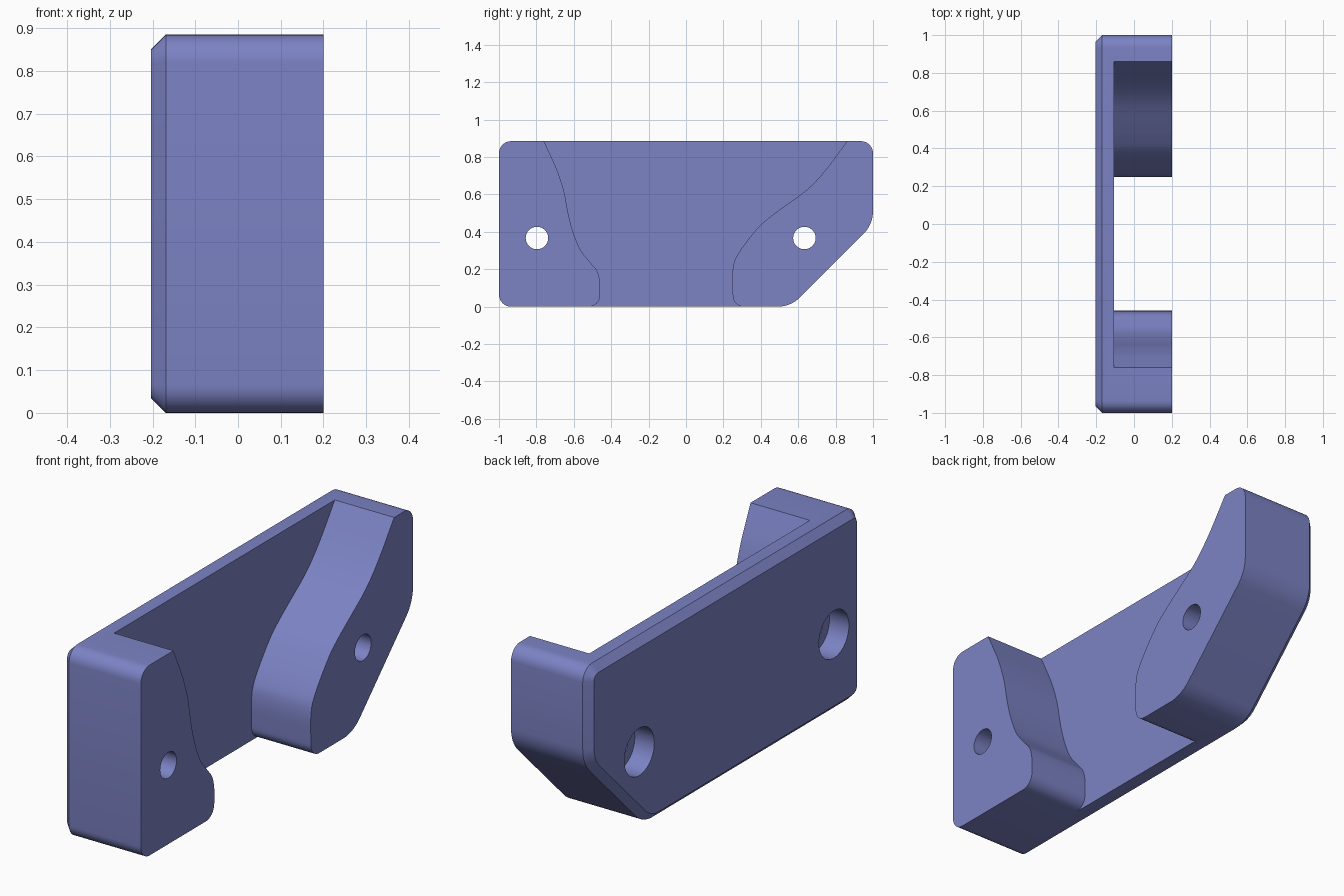
import bpy, bmesh, math
from mathutils import Vector

if "Cube" in bpy.data.objects:
    bpy.data.objects.remove(bpy.data.objects["Cube"])

blue = bpy.data.materials.new("slate blue")
blue.diffuse_color = (0.20, 0.225, 0.55, 1)
blue.use_nodes = True
blue.node_tree.nodes["Principled BSDF"].inputs["Base Color"].default_value = blue.diffuse_color


def rounded(corners, steps=8):
    """Outline from (y, z, radius) corners, each replaced by an arc."""
    out = []
    n = len(corners)
    for i, (y, z, r) in enumerate(corners):
        p = Vector((y, z))
        if r == 0:
            out.append(p)
            continue
        a = (Vector(corners[i - 1][:2]) - p).normalized()
        b = (Vector(corners[(i + 1) % n][:2]) - p).normalized()
        half = a.angle(b) / 2
        centre = p + (a + b).normalized() * r / math.sin(half)
        t = r / math.tan(half)
        va, vb = p + a * t - centre, p + b * t - centre
        sweep = va.angle(vb)
        for k in range(steps + 1):
            f = k / steps
            out.append(centre + (va * math.sin((1 - f) * sweep)
                                 + vb * math.sin(f * sweep)) / math.sin(sweep))
    return out


def smooth_path(pts, steps=5):
    """Catmull-Rom curve through the points."""
    p = [Vector(q) for q in pts]
    p = [2 * p[0] - p[1]] + p + [2 * p[-1] - p[-2]]
    out = []
    for i in range(1, len(p) - 2):
        a, b, c, d = p[i - 1:i + 3]
        for k in range(steps):
            t = k / steps
            out.append(0.5 * (2 * b + (c - a) * t + (2 * a - 5 * b + 4 * c - d) * t * t
                              + (3 * b - a - 3 * c + d) * t ** 3))
    return out + [p[-2]]


def extrude(name, outline, x0, x1, chamfer=0):
    """Prism along x from a (y, z) outline, with an optional chamfer at x0."""
    bm = bmesh.new()
    face = bm.faces.new([bm.verts.new((x0, *p)) for p in outline])
    res = bmesh.ops.extrude_face_region(bm, geom=[face], use_keep_orig=True)
    for v in res["geom"]:
        if isinstance(v, bmesh.types.BMVert):
            v.co.x = x1
    bmesh.ops.recalc_face_normals(bm, faces=bm.faces[:])
    if chamfer:
        rim = [e for e in bm.edges if all(abs(v.co.x - x0) < 1e-5 for v in e.verts)]
        bmesh.ops.bevel(bm, geom=rim, offset=chamfer, segments=1, affect='EDGES')
    mesh = bpy.data.meshes.new(name)
    bm.to_mesh(mesh)
    bm.free()
    mesh.materials.append(blue)
    ob = bpy.data.objects.new(name, mesh)
    bpy.context.collection.objects.link(ob)
    return ob


def circle(y, z, r, n=48):
    return [Vector((y + r * math.cos(2 * math.pi * k / n),
                    z + r * math.sin(2 * math.pi * k / n))) for k in range(n)]


# Bracket block: rounded outline with one sloped lower corner
H = 0.885
bracket = extrude("bracket", rounded([
    (-1, 0, 0.065), (0.56, 0, 0.17), (1, 0.44, 0.17),
    (1, H, 0.065), (-1, H, 0.065)]), -0.203, 0.2, 0.034)

# Channel between the two arms, with wavy sides and flared bottom edges
front_side = smooth_path([
    (-0.76, H), (-0.72, 0.80), (-0.685, 0.72), (-0.652, 0.615), (-0.63, 0.50),
    (-0.604, 0.40), (-0.565, 0.305), (-0.515, 0.24), (-0.475, 0.19),
    (-0.46, 0.13), (-0.46, 0.06)])
back_side = smooth_path([
    (0.25, 0.06), (0.25, 0.20), (0.28, 0.285), (0.38, 0.417), (0.45, 0.48),
    (0.524, 0.535), (0.652, 0.63), (0.75, 0.735), (0.861, H)])


def flare(y, sign):
    return [Vector((y + sign * 0.06 * (1 - math.cos(a)), 0.06 - 0.06 * math.sin(a)))
            for a in [math.pi / 2 * k / 8 for k in range(1, 9)]]


channel = ([Vector((-0.79, H + 0.06))] + front_side + flare(-0.46, -1)
           + [Vector((-0.52, -0.1)), Vector((0.31, -0.1))]
           + flare(0.25, 1)[::-1] + back_side + [Vector((0.90, H + 0.06))])
cutters = [extrude("channel_cutter", channel, -0.105, 0.4)]

# Screw holes, counterbored from the outer face of the plate
for i, y in enumerate((-0.797, 0.633)):
    cutters.append(extrude(f"screw_hole_cutter_{i}", circle(y, 0.367, 0.06), -0.4, 0.4))
    cutters.append(extrude(f"counterbore_cutter_{i}", circle(y, 0.367, 0.11), -0.4, -0.103))

for c in cutters:
    c.hide_render = True
    mod = bracket.modifiers.new(c.name, 'BOOLEAN')
    mod.operation = 'DIFFERENCE'
    mod.solver = 'EXACT'
    mod.object = c

# Apply the cuts, then remove the helpers
bpy.context.view_layer.objects.active = bracket
bracket.select_set(True)
for m in list(bracket.modifiers):
    bpy.ops.object.modifier_apply(modifier=m.name)
for c in cutters:
    bpy.data.objects.remove(c)
bpy.ops.object.shade_smooth_by_angle(angle=math.radians(25))
